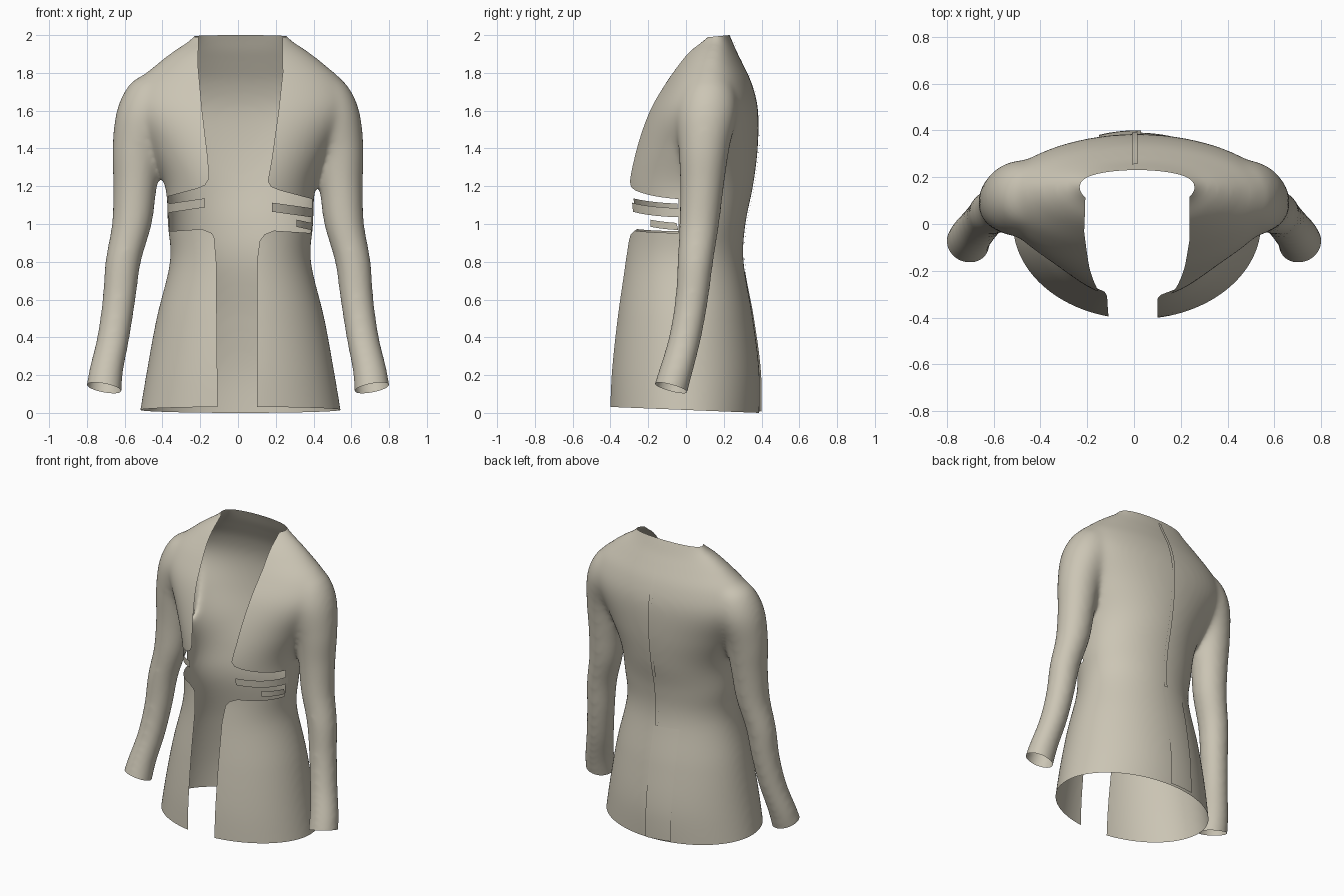
import bpy, bmesh, math
from mathutils import Vector

cube = bpy.data.objects.get("Cube")
if cube:
    bpy.data.objects.remove(cube)

fabric = bpy.data.materials.new("beige_fabric")
fabric.use_nodes = True
fabric.diffuse_color = (0.6, 0.56, 0.46, 1)
shader = fabric.node_tree.nodes["Principled BSDF"]
shader.inputs["Base Color"].default_value = fabric.diffuse_color
shader.inputs["Roughness"].default_value = 0.8
SHIFT = 0.013  # the body sits slightly to its left


def make_object(name, bm, slots=1):
    mesh = bpy.data.meshes.new(name)
    bm.to_mesh(mesh)
    bm.free()
    for _ in range(slots):
        mesh.materials.append(fabric)
    obj = bpy.data.objects.new(name, mesh)
    bpy.context.collection.objects.link(obj)
    return obj


def refine(rows, steps=8):
    """Smooth curve through the rows, every column at once."""
    rows = [Vector(r) for r in rows]
    out = []
    last = len(rows) - 1
    for i in range(last):
        a, b = rows[i], rows[i + 1]
        ta = (b - rows[max(i - 1, 0)]) / 2
        tb = (rows[min(i + 2, last)] - a) / 2
        for s in range(steps):
            t = s / steps
            out.append(a + ta * t + (3 * (b - a) - 2 * ta - tb) * t ** 2
                       + (2 * (a - b) + ta + tb) * t ** 3)
    return out + [rows[-1]]


def loft(bm, sections, count=64):
    """Closed solid from rows of z, centre x, centre y, half width, front, back."""
    rings = []
    for z, cx, cy, w, front, back in sections:
        ring = []
        for k in range(count):
            a = math.tau * k / count
            depth = back if math.sin(a) > 0 else front
            ring.append(bm.verts.new((cx + w * math.cos(a), cy + depth * math.sin(a), z)))
        rings.append(ring)
    for lo, hi in zip(rings, rings[1:]):
        for k in range(count):
            n = (k + 1) % count
            bm.faces.new((lo[k], lo[n], hi[n], hi[k]))
    bm.faces.new(rings[0][::-1])
    bm.faces.new(rings[-1])


# Torso rows: z, half width, centre y, front depth, back depth
torso = refine([
    (-.1, .55, 0, .41, .385), (.2, .5, 0, .4, .39), (.5, .445, .01, .38, .345),
    (.8, .374, .02, .35, .285), (1, .386, .03, .34, .285), (1.2, .4, .05, .375, .305),
    (1.4, .485, .08, .365, .3), (1.6, .59, .11, .32, .272), (1.74, .555, .12, .25, .23),
    (1.85, .44, .135, .195, .165), (1.92, .35, .15, .16, .115), (1.98, .265, .165, .11, .075),
    (2.08, .19, .175, .05, .02)])
# Sleeve rows: z, x, y, radius
sleeve = refine([
    (0, .72, -.12, .1), (.2, .702, -.06, .093), (.4, .66, -.005, .088), (.6, .63, .03, .089),
    (.8, .608, .05, .096), (1, .562, .07, .107), (1.2, .545, .085, .117),
    (1.4, .53, .095, .136), (1.6, .48, .11, .163), (1.74, .45, .12, .125), (1.8, .43, .12, .05)])

bm = bmesh.new()
loft(bm, [(z, SHIFT, c, w, f, b) for z, w, c, f, b in torso])
for side in (-1, 1):
    loft(bm, [(z, side * x, y, r, r, r) for z, x, y, r in sleeve], 32)
bmesh.ops.recalc_face_normals(bm, faces=bm.faces)
jacket = make_object("jacket_shell", bm, 2)


def bake(obj):
    """Replace the mesh by its modified version."""
    graph = bpy.context.evaluated_depsgraph_get()
    mesh = bpy.data.meshes.new_from_object(obj.evaluated_get(graph))
    obj.modifiers.clear()
    obj.data = mesh
    return mesh


# Blend torso and sleeves into one skin
remesh = jacket.modifiers.new("blend", "REMESH")
remesh.mode = "VOXEL"
remesh.voxel_size = 0.014
smooth = jacket.modifiers.new("soften", "SMOOTH")
smooth.factor = 0.5
smooth.iterations = 32
mesh = bake(jacket)
mesh.materials.clear()
for _ in range(2):
    mesh.materials.append(fabric)
for p in mesh.polygons:
    p.material_index = 0


def cut(name, outline, back):
    """Subtract a front outline pushed in as far as the given depth."""
    bm = bmesh.new()
    face = bm.faces.new([bm.verts.new((x, -1, z)) for x, z in outline])
    ext = bmesh.ops.extrude_face_region(bm, geom=[face])
    for v in ext["geom"]:
        if isinstance(v, bmesh.types.BMVert):
            v.co.y = back
    bmesh.ops.recalc_face_normals(bm, faces=bm.faces)
    for f in bm.faces:
        f.material_index = 1
    tool = make_object(name, bm, 2)
    tool.hide_render = True
    mod = jacket.modifiers.new(name, "BOOLEAN")
    mod.operation = "DIFFERENCE"
    mod.solver = "EXACT"
    mod.object = tool
    bake(jacket)
    bpy.data.objects.remove(tool)


# Front opening with neckline, then the waist cut-outs
right_edge = [(-.105, -.3), (-.115, .8), (-.15, 1.21), (-.16, 1.35), (-.19, 1.6), (-.213, 1.85), (-.2, 2.2)]
left_edge = [(.1, -.3), (.1, .8), (.155, 1.21), (.18, 1.35), (.215, 1.6), (.237, 1.8), (.235, 2.2)]
cut("opening_cutter", right_edge + left_edge[::-1], 0.165)
gap = [(.02, .85), (.1, .85), (.115, .91), (.14, .945), (.19, .965), (.42, .95),
       (.42, 1.125), (.22, 1.178), (.175, 1.197), (.155, 1.23), (.15, 1.28), (.02, 1.28)]
for side, name in ((-1, "right_waist_cutter"), (1, "left_waist_cutter")):
    cut(name, [(side * x, z + (.008 if side < 0 else 0)) for x, z in gap], -0.04)

# Drop the cut walls, then trim hem, neck and cuffs to an open shell
bm = bmesh.new()
bm.from_mesh(jacket.data)
bmesh.ops.delete(bm, geom=[f for f in bm.faces if f.material_index == 1], context="FACES")


def trim(point, normal, region):
    faces = [f for f in bm.faces if region(f.calc_center_median())]
    edges = {e for f in faces for e in f.edges}
    verts = {v for f in faces for v in f.verts}
    bmesh.ops.bisect_plane(bm, geom=faces + list(edges) + list(verts), dist=1e-5,
                           plane_co=point, plane_no=normal, clear_outer=True)


trim((0, .39, 0), (0, -.04, -1), lambda c: abs(c.x) < .58 and c.z < .3)
trim((0, .21, 1.998), (0, -.1, 1), lambda c: c.z > 1.85)
for side in (-1, 1):
    trim((side * .7, -.07, .128), (side * .2, -.28, -1),
         lambda c: c.x * side > .58 and c.z < .4)
for f in bm.faces:
    f.smooth = True
bm.to_mesh(jacket.data)
bm.free()
jacket.data.materials.clear()
jacket.data.materials.append(fabric)


def skin_y(x, z, front):
    """Depth of the torso skin at a place on the front or back."""
    for lo, hi in zip(torso, torso[1:]):
        if lo[0] <= z <= hi[0]:
            break
    _, w, c, f, b = lo.lerp(hi, (z - lo[0]) / (hi[0] - lo[0]))
    bulge = math.sqrt(max(0, 1 - ((x - SHIFT) / w) ** 2))
    return c - f * bulge if front else c + b * bulge


def patch(name, start, end, height, front, lift=(0, 0), columns=16, rows=1):
    """Cloth strip on the skin between two lower corners, lifted at foot and top."""
    bm = bmesh.new()
    grid = []
    for i in range(columns + 1):
        t = i / columns
        x = start[0] + (end[0] - start[0]) * t
        base = start[1] + (end[1] - start[1]) * t
        line = []
        for j in range(rows + 1):
            u = j / rows
            z = base + height * u
            out = lift[0] + (lift[1] - lift[0]) * u
            line.append(bm.verts.new((x, skin_y(x, z, front) + out, z)))
        grid.append(line)
    for a, b in zip(grid, grid[1:]):
        for j in range(rows):
            bm.faces.new((a[j], b[j], b[j + 1], a[j + 1])).smooth = True
    return make_object(name, bm)


# Waist straps
patch("right_waist_strap", (-.365, 1.06), (-.175, 1.088), .048, True)
patch("left_waist_strap", (.18, 1.065), (.396, 1.035), .048, True)
patch("left_lower_strap", (.31, .985), (.388, .968), .038, True)

# Back seam ridge and hem vent flap
patch("back_seam", (-.008, .75), (.016, .75), 1.21, False, (.007, .007), 2, 40)
patch("vent_flap", (-.15, .012), (.03, .005), .74, False, (.01, .002), 8, 24)
